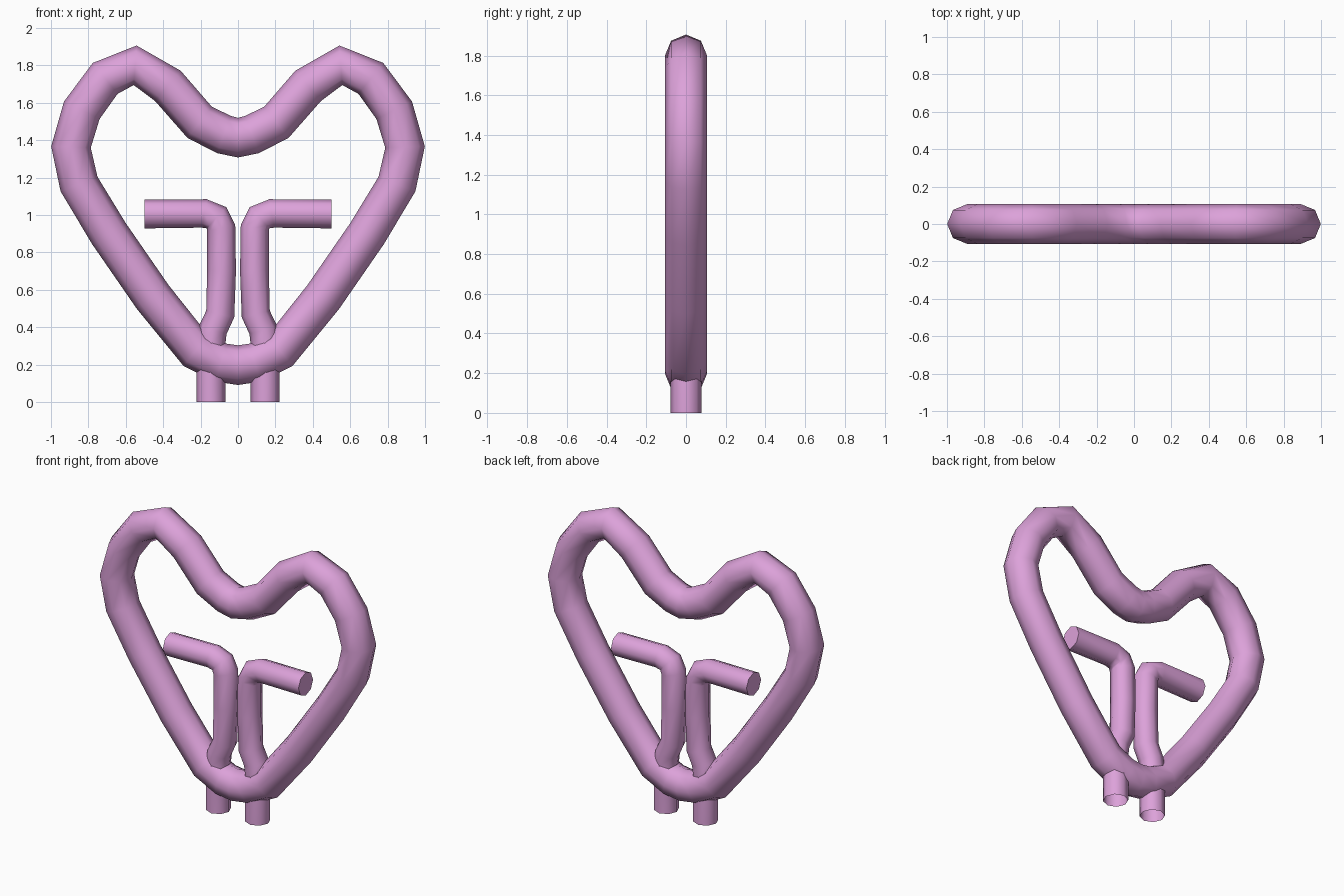
import bpy, bmesh, math
from mathutils import Vector

if "Cube" in bpy.data.objects:
    bpy.data.objects.remove(bpy.data.objects["Cube"])

mat = bpy.data.materials.new("plum pink")
mat.diffuse_color = (0.72, 0.36, 0.70, 1)
mat.use_nodes = True
mat.node_tree.nodes["Principled BSDF"].inputs["Base Color"].default_value = mat.diffuse_color


def tube(name, path, radius, closed=False, cap_end=False, sides=8):
    """Sweep a round section along a path in the XZ plane."""
    pts = [Vector((x, 0, z)) for x, z in path]
    n = len(pts)
    bm = bmesh.new()
    rings = []
    for i, p in enumerate(pts):
        before = pts[i - 1] if closed or i else p
        after = pts[(i + 1) % n] if closed or i < n - 1 else p
        d1, d2 = (p - before).normalized(), (after - p).normalized()
        t = (d1 + d2).normalized()
        side = Vector((t.z, 0, -t.x))
        rings.append([bm.verts.new(p + radius * (
            side * math.cos(k * math.tau / sides)
            + Vector((0, math.sin(k * math.tau / sides), 0))))
            for k in range(sides)])
    for i in range(n if closed else n - 1):
        a, b = rings[i], rings[(i + 1) % n]
        for k in range(sides):
            j = (k + 1) % sides
            bm.faces.new((a[k], a[j], b[j], b[k]))
    if cap_end:
        bm.faces.new(rings[-1])
    bmesh.ops.recalc_face_normals(bm, faces=bm.faces)
    me = bpy.data.meshes.new(name)
    bm.to_mesh(me)
    bm.free()
    me.materials.append(mat)
    ob = bpy.data.objects.new(name, me)
    bpy.context.collection.objects.link(ob)
    bpy.ops.object.select_all(action='DESELECT')
    bpy.context.view_layer.objects.active = ob
    ob.select_set(True)
    bpy.ops.object.shade_smooth_by_angle(angle=math.radians(60))
    return ob


# Heart ring: right half, mirrored to a closed loop
half = [(0, 0.197), (0.09, 0.21), (0.225, 0.275), (0.455, 0.56), (0.69, 0.9),
        (0.85, 1.165), (0.893, 1.363), (0.835, 1.56), (0.71, 1.73),
        (0.55, 1.80), (0.375, 1.69), (0.205, 1.495), (0.075, 1.43), (0, 1.413)]
loop = half + [(-x, z) for x, z in half[-2:0:-1]]
tube("heart_ring", loop, 0.106, closed=True)

# Bent pipes: open foot, up through the ring, then outwards
pipe = [(0.145, 0), (0.145, 0.31), (0.135, 0.385), (0.095, 0.47),
        (0.088, 0.70), (0.09, 0.93), (0.115, 0.985), (0.18, 1.008), (0.5, 1.005)]
for name, s in (("right_pipe", 1), ("left_pipe", -1)):
    tube(name, [(s * x, z) for x, z in pipe], 0.077, cap_end=True)
